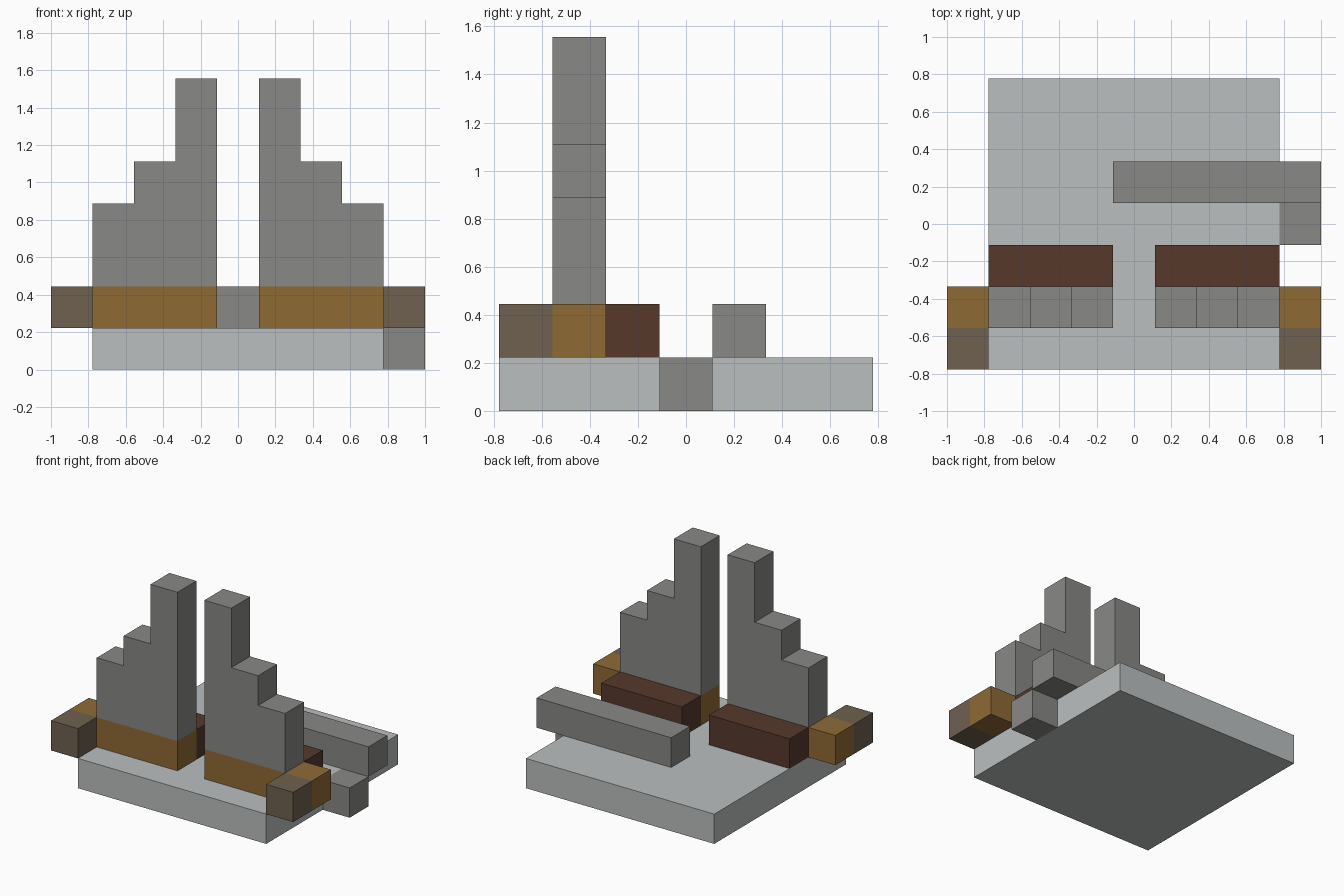
import bpy
import bmesh

if "Cube" in bpy.data.objects:
    bpy.data.objects.remove(bpy.data.objects["Cube"], do_unlink=True)

U = 2 / 9  # one block


def material(name, hex_code):
    srgb = [int(hex_code[i:i + 2], 16) / 255 for i in (0, 2, 4)]
    linear = [c / 12.92 if c <= 0.04045 else ((c + 0.055) / 1.055) ** 2.4 for c in srgb]
    mat = bpy.data.materials.new(name)
    mat.use_nodes = True
    mat.diffuse_color = (*linear, 1)
    mat.node_tree.nodes["Principled BSDF"].inputs["Base Color"].default_value = (*linear, 1)
    return mat


pale_stone = material("pale stone", "BBBFBF")
grey_stone = material("grey stone", "888886")
amber_wood = material("amber wood", "8F6A35")
dull_wood = material("dull wood", "6E6150")
dark_wood = material("dark wood", "56382B")


def slab(name, profile, y_range, mat):
    """Extrude an (x, z) outline, in blocks, from front to back."""
    y0, y1 = y_range
    bm = bmesh.new()
    face = bm.faces.new([bm.verts.new((x * U, y0 * U, z * U)) for x, z in profile])
    moved = bmesh.ops.extrude_face_region(bm, geom=[face])["geom"]
    bmesh.ops.translate(bm, vec=(0, (y1 - y0) * U, 0),
                        verts=[v for v in moved if isinstance(v, bmesh.types.BMVert)])
    bmesh.ops.recalc_face_normals(bm, faces=bm.faces)
    mesh = bpy.data.meshes.new(name)
    bm.to_mesh(mesh)
    bm.free()
    mesh.materials.append(mat)
    obj = bpy.data.objects.new(name, mesh)
    bpy.context.collection.objects.link(obj)
    return obj


def box(name, x_range, y_range, z_range, mat):
    (x0, x1), (z0, z1) = x_range, z_range
    return slab(name, [(x0, z0), (x1, z0), (x1, z1), (x0, z1)], y_range, mat)


# Base slab
box("base", (-3.5, 3.5), (-3.5, 3.5), (0, 1), pale_stone)

# Rear bar and the low side block
box("rear_bar", (-0.5, 4.5), (0.5, 1.5), (1, 2), grey_stone)
box("side_block", (3.5, 4.5), (-0.5, 0.5), (0, 1), grey_stone)

# Mirrored wooden beams, end blocks and stepped towers
steps = [(0.5, 2), (3.5, 2), (3.5, 4), (2.5, 4), (2.5, 5), (1.5, 5), (1.5, 7), (0.5, 7)]
for side, s in (("left", 1), ("right", -1)):
    box(side + "_beam", (s * 0.5, s * 4.5), (-2.5, -1.5), (1, 2), amber_wood)
    box(side + "_end_block", (s * 3.5, s * 4.5), (-3.5, -2.5), (1, 2), dull_wood)
    box(side + "_back_beam", (s * 0.5, s * 3.5), (-1.5, -0.5), (1, 2), dark_wood)
    slab(side + "_tower", [(s * x, z) for x, z in steps], (-2.5, -1.5), grey_stone)
